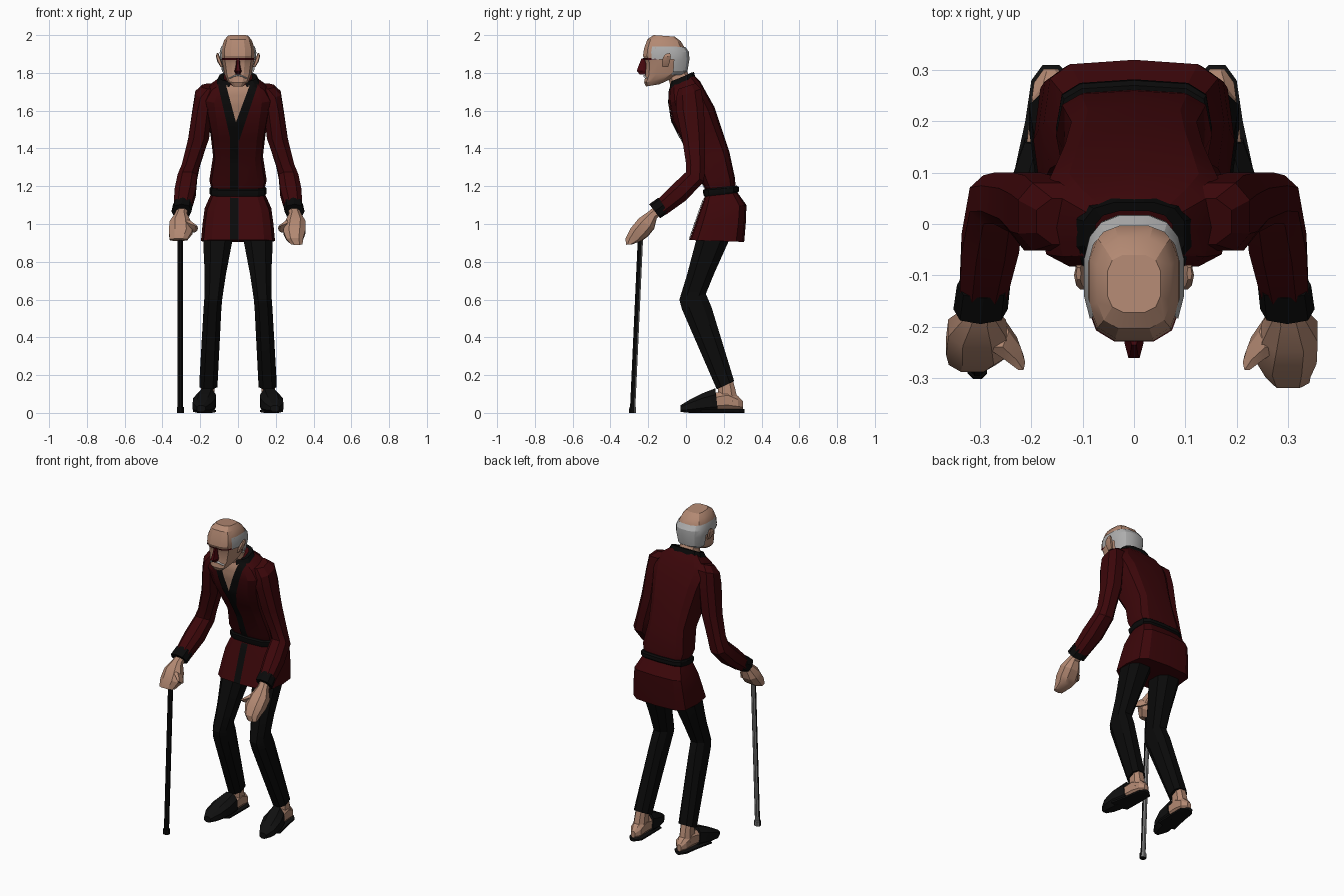
import bpy, bmesh, math
from mathutils import Vector
from mathutils.bvhtree import BVHTree


def mat(name, rgb):
    m = bpy.data.materials.new(name)
    m.diffuse_color = (*rgb, 1)
    return m


RED = mat("dark red cloth", (0.045, 0.002, 0.003))
BLACK = mat("black trim", (0.003, 0.003, 0.003))
TROUSER = mat("black trousers", (0.003, 0.003, 0.003))
SLIPPER = mat("charcoal slipper", (0.005, 0.005, 0.005))
SKIN = mat("skin", (0.45, 0.25, 0.17))
HAIR = mat("grey hair", (0.42, 0.42, 0.42))
NOSE = mat("deep red", (0.06, 0.002, 0.004))
STEEL = mat("cane grey", (0.20, 0.20, 0.20))


def finish(name, bm, mats, rule=None):
    bmesh.ops.recalc_face_normals(bm, faces=bm.faces)
    bm.normal_update()
    if rule:
        for f in bm.faces:
            f.material_index = rule(f)
    me = bpy.data.meshes.new(name)
    bm.to_mesh(me)
    bm.free()
    for m in mats:
        me.materials.append(m)
    ob = bpy.data.objects.new(name, me)
    bpy.context.collection.objects.link(ob)
    return ob


def loft(name, rings, mats, n=8, power=0.8, s=1, off=0.5, rule=None, keep=None):
    """Skin rings of (centre x, half width, front y, front z, back y, back z)."""
    bm = bmesh.new()
    loops = []
    full = math.cos(2 * math.pi * off / n) ** power
    for cx, hw, yf, zf, yb, zb in rings:
        loop = []
        for i in range(n):
            a = 2 * math.pi * (i + off) / n
            u = math.copysign(abs(math.sin(a)) ** power, math.sin(a))
            v = math.copysign(abs(math.cos(a)) ** power, math.cos(a))
            t = (1 - v / full) / 2
            w = u / full if n % 4 == 0 else u
            loop.append(bm.verts.new((s * (cx + hw * w), yf + (yb - yf) * t, zf + (zb - zf) * t)))
        loops.append(loop)
    for a, b in zip(loops, loops[1:]):
        for i in range(n):
            j = (i + 1) % n
            bm.faces.new((a[i], a[j], b[j], b[i]))
    if keep:
        bad = [f for f in bm.faces if not keep(f.calc_center_median())]
        bmesh.ops.delete(bm, geom=bad, context='FACES')
    else:
        bm.faces.new(loops[0])
        bm.faces.new(loops[-1])
    return finish(name, bm, mats, rule)


def pair(name, rings, mats, **kw):
    for side, s in (("right", -1), ("left", 1)):
        loft(f"{side}_{name}", rings, mats, s=s, **kw)


# Jacket body, belt and skirt
torso = loft("jacket_body", [
    (0, .138, .11, 1.17, .262, 1.19), (0, .152, .085, 1.22, .26, 1.24),
    (0, .132, .04, 1.34, .23, 1.38), (0, .145, -.02, 1.44, .19, 1.50),
    (0, .165, -.072, 1.54, .15, 1.62), (0, .185, -.09, 1.64, .105, 1.70),
    (0, .15, -.09, 1.70, .075, 1.755), (0, .09, -.078, 1.74, .035, 1.795)],
    [RED], n=12, power=0.55, off=0)
skirt = loft("jacket_skirt", [
    (0, .142, .102, 1.15, .27, 1.17), (0, .176, .072, 1.07, .32, 1.10),
    (0, .187, .048, 1.0, .317, 1.01), (0, .196, .018, .915, .308, .905)],
    [RED], n=12, power=0.5, off=0)
loft("belt", [(0, .147, .096, 1.145, .272, 1.165), (0, .152, .092, 1.155, .282, 1.175),
              (0, .152, .090, 1.178, .28, 1.195), (0, .147, .098, 1.185, .27, 1.203)],
     [BLACK], n=12, power=0.53, off=0)
loft("collar", [(0, .112, -.085, 1.725, .05, 1.775), (0, .098, -.078, 1.755, .042, 1.805),
                (0, .075, -.062, 1.755, .025, 1.80)],
     [BLACK], n=12, power=0.7, keep=lambda c: c.y > -.045 or abs(c.x) > .06)

# Plates draped over the jacket front
trees = [BVHTree.FromPolygons([v.co for v in o.data.vertices],
                              [p.vertices for p in o.data.polygons]) for o in (torso, skirt)]


def drape(name, m, top, bottom, lift, rows=14, cols=4):
    """Strip between (left x, right x, left z, right z) ends, laid on the jacket."""
    bm, grid = bmesh.new(), []
    for r in range(rows + 1):
        l, rt, lz, rz = [a + (b - a) * r / rows for a, b in zip(top, bottom)]
        row = []
        for c in range(cols + 1):
            x, z = l + (rt - l) * c / cols, lz + (rz - lz) * c / cols
            hits = [t.ray_cast(Vector((x, -1, z)), Vector((0, 1, 0)))[0] for t in trees]
            hits = [h for h in hits if h and h.y < .13]
            p = min(hits, key=lambda h: h.y) if hits else trees[0].find_nearest(Vector((x, -.06, z)))[0]
            row.append(bm.verts.new(p - Vector((0, lift, 0))))
        grid.append(row)
    for a, b in zip(grid, grid[1:]):
        for c in range(cols):
            bm.faces.new((a[c], b[c], b[c + 1], a[c + 1]))
    ob = finish(name, bm, [m])
    for p in ob.data.polygons:
        if p.normal.y > 0:
            p.flip()


drape("bare_chest", SKIN, (-.072, .072, 1.75, 1.75), (-.004, .004, 1.505, 1.505), .003)
drape("right_lapel", BLACK, (-.108, -.066, 1.745, 1.745), (-.043, .002, 1.46, 1.49), .005)
drape("left_lapel", BLACK, (.066, .108, 1.745, 1.745), (-.025, .006, 1.50, 1.44), .006)
drape("front_placket", BLACK, (-.043, .002, 1.48, 1.48), (-.043, .002, .917, .917), .005, rows=24)

# Sleeves and cuffs
pair("sleeve", [
    (.13, .06, -.04, 1.715, .05, 1.745), (.17, .056, -.052, 1.67, .08, 1.715),
    (.188, .052, -.052, 1.60, .095, 1.62), (.208, .055, -.02, 1.45, .10, 1.46),
    (.25, .048, .0, 1.32, .10, 1.30), (.268, .052, .0, 1.275, .095, 1.225),
    (.28, .056, -.075, 1.205, .0, 1.125), (.294, .046, -.16, 1.12, -.105, 1.05)], [RED])
pair("cuff", [(.293, .052, -.145, 1.14, -.092, 1.06), (.299, .053, -.195, 1.105, -.137, 1.03)],
     [BLACK], off=0)

# Hands: the right one grips the cane, the left one hangs
wrist = [(.295, .028, -.17, 1.09, -.13, 1.05), (.302, .032, -.20, 1.065, -.155, 1.03)]
loft("right_hand", wrist + [
    (.306, .056, -.238, 1.03, -.168, .975), (.304, .062, -.275, .975, -.20, .935),
    (.315, .046, -.288, .922, -.235, .91)], [SKIN], s=-1)
loft("left_hand", wrist + [
    (.304, .054, -.25, 1.03, -.17, .975), (.298, .058, -.295, .975, -.205, .935),
    (.300, .044, -.32, .925, -.235, .912), (.312, .03, -.318, .89, -.285, .892)], [SKIN])
pair("thumb", [(.272, .028, -.24, 1.02, -.18, .965), (.24, .02, -.265, 1.0, -.22, .955),
               (.220, .008, -.285, .99, -.255, .965)], [SKIN], n=6)

# Walking cane: dark front, grey back
CX = -.305
loft("cane", [(CX, .019, -.302, 0, -.266, 0), (CX, .019, -.30, .03, -.264, .03),
              (CX, .014, -.296, .032, -.268, .032), (CX, .014, -.254, .95, -.226, .95)],
     [BLACK, STEEL], power=1, rule=lambda f: 1 if f.normal.y > .2 else 0)

# Trousers
pair("trouser_leg", [
    (.10, .08, .07, .97, .25, 1.0), (.108, .076, .05, .90, .222, .90),
    (.12, .056, .005, .73, .15, .74), (.130, .047, -.035, .60, .105, .63),
    (.135, .047, -.022, .55, .135, .56), (.157, .048, .163, .125, .255, .168)], [TROUSER])

# Feet and slippers, toes turned out
pair("slipper", [
    (.195, .022, -.03, .005, -.03, .04), (.190, .05, .02, 0, .02, .07),
    (.178, .06, .09, 0, .09, .105), (.165, .048, .17, 0, .155, .13)], [SLIPPER])
pair("slipper_sole", [(.178, .06, .08, 0, .08, .02), (.164, .048, .2, 0, .2, .02),
                      (.158, .042, .28, 0, .28, .02), (.162, .016, .31, 0, .31, .02)], [SLIPPER])
pair("heel", [(.168, .044, .13, .015, .13, .10), (.162, .04, .22, .015, .22, .12),
              (.159, .036, .275, .015, .275, .09), (.162, .014, .302, .02, .302, .06)], [SKIN])
pair("ankle", [(.162, .038, .165, .06, .275, .06), (.160, .035, .17, .12, .26, .13),
               (.157, .033, .175, .18, .24, .2)], [SKIN])

# Neck and head
loft("neck", [(0, .07, -.075, 1.70, .03, 1.75), (0, .055, -.09, 1.76, .01, 1.80),
              (0, .055, -.11, 1.80, -.01, 1.84)], [SKIN], n=10)
loft("head", [
    (0, .032, -.212, 1.728, -.14, 1.74), (0, .056, -.222, 1.75, -.085, 1.765),
    (0, .072, -.214, 1.79, -.02, 1.80), (0, .082, -.212, 1.85, 0, 1.85),
    (0, .086, -.218, 1.868, .002, 1.87), (0, .089, -.228, 1.89, .002, 1.90),
    (0, .087, -.222, 1.93, -.008, 1.935), (0, .072, -.204, 1.978, -.028, 1.968),
    (0, .052, -.172, 2.0, -.06, 1.992)], [SKIN], n=12, power=0.66)
loft("hair", [
    (0, .070, -.20, 1.785, -.012, 1.79), (0, .085, -.214, 1.81, .008, 1.81),
    (0, .095, -.222, 1.87, .018, 1.87), (0, .097, -.225, 1.91, .016, 1.91),
    (0, .089, -.215, 1.94, -.004, 1.938)], [HAIR], n=16, power=0.72,
    keep=lambda c: c.y > (-.17 if c.z > 1.88 else -.09))
pair("ear", [(.085, .006, -.125, 1.83, -.095, 1.83), (.098, .012, -.128, 1.86, -.085, 1.86),
             (.107, .010, -.12, 1.885, -.08, 1.89), (.108, .005, -.108, 1.9, -.085, 1.905)], [SKIN], n=6)

# Nose, moustache and spectacle rim following the brow
loft("nose", [(0, .008, -.236, 1.875, -.21, 1.875), (0, .013, -.254, 1.83, -.20, 1.83),
              (0, .019, -.261, 1.81, -.20, 1.81), (0, .012, -.245, 1.792, -.20, 1.792)], [NOSE], n=6)
pair("moustache", [(0, .004, -.228, 1.785, -.205, 1.797), (.022, .004, -.225, 1.781, -.2, 1.793),
                   (.044, .004, -.215, 1.770, -.19, 1.779)], [HAIR], n=4)
loft("spectacle_rim", [(0, .088, -.222, 1.868, .004, 1.868), (0, .091, -.229, 1.878, .004, 1.878)],
     [NOSE], n=12, power=0.66, keep=lambda c: c.y < -.16)

# Shading that keeps the facets crisp
bpy.ops.object.select_all(action='SELECT')
bpy.context.view_layer.objects.active = torso
bpy.ops.object.shade_smooth_by_angle(angle=math.radians(25))
